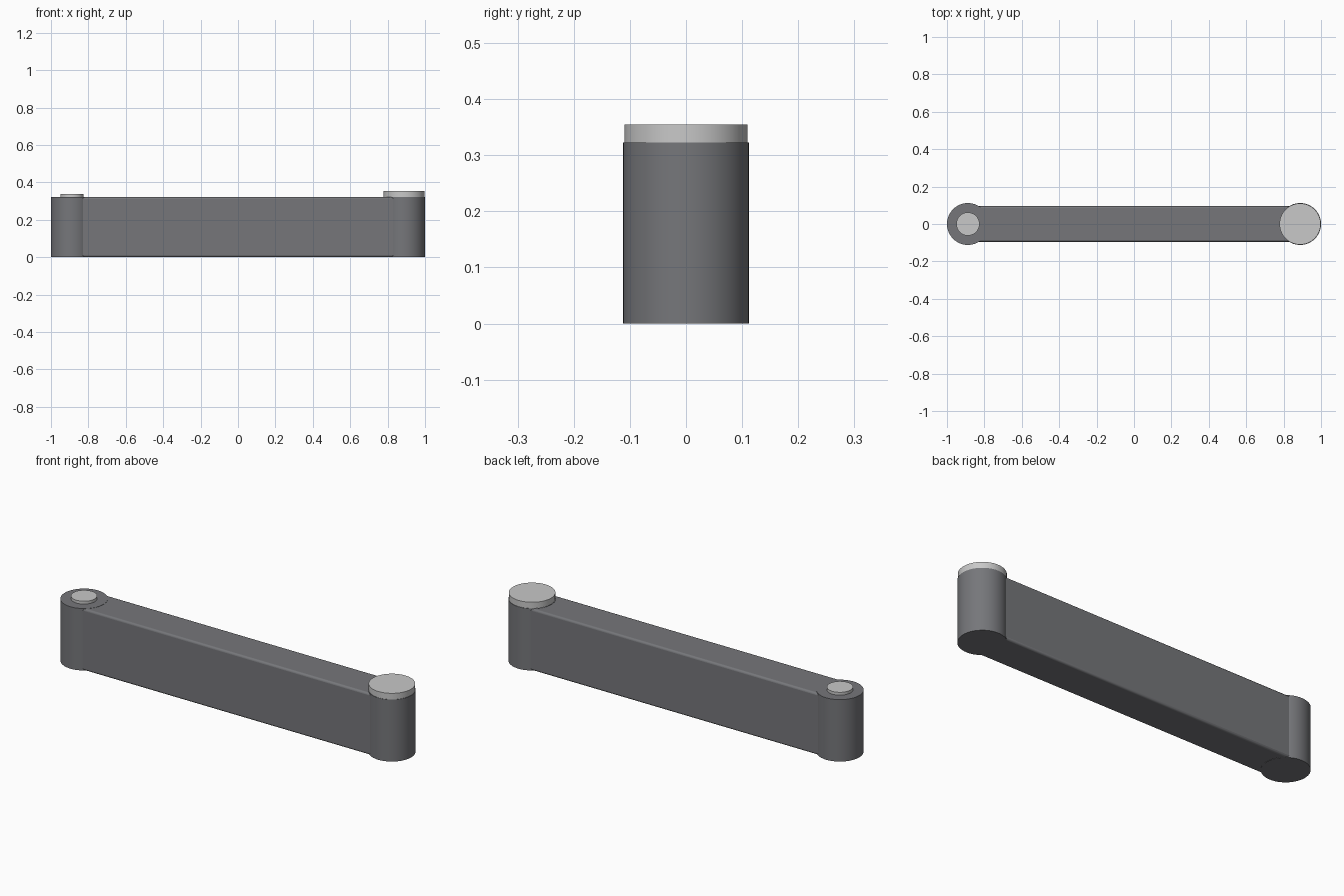
import bpy
import math

if "Cube" in bpy.data.objects:
    bpy.data.objects.remove(bpy.data.objects["Cube"], do_unlink=True)


def material(name, rgb):
    m = bpy.data.materials.new(name)
    m.use_nodes = True
    m.diffuse_color = (*rgb, 1)
    m.node_tree.nodes["Principled BSDF"].inputs["Base Color"].default_value = (*rgb, 1)
    return m


dark = material("dark grey", (0.18, 0.183, 0.195))
light = material("light grey", (0.58, 0.58, 0.58))

POST_X, POST_R, TOP = 0.888, 0.112, 0.323


def finish(name, mat):
    ob = bpy.context.object
    ob.name = name
    ob.data.materials.append(mat)
    bpy.ops.object.shade_smooth_by_angle(angle=math.radians(30))
    return ob


def cylinder(name, x, radius, z0, z1, mat):
    bpy.ops.mesh.primitive_cylinder_add(vertices=64, radius=radius, depth=z1 - z0,
                                        location=(x, 0, (z0 + z1) / 2))
    return finish(name, mat)


# Upright round posts at both ends
cylinder("right_post", -POST_X, POST_R, 0, TOP, dark)
cylinder("left_post", POST_X, POST_R, 0, TOP, dark)

# Small button on one post, wide cap on the other
cylinder("right_button", -POST_X, 0.062, TOP, 0.338, light)
cylinder("left_cap", POST_X, 0.11, TOP, 0.355, light)

# Beam joining the posts, with softened long edges
bpy.ops.mesh.primitive_cube_add(size=1, location=(0, 0, TOP / 2))
beam = bpy.context.object
beam.scale = (2 * POST_X, 0.19, TOP - 0.002)
bpy.ops.object.transform_apply(location=False, rotation=False, scale=True)
bevel = beam.modifiers.new("edge_rounding", 'BEVEL')
bevel.width = 0.01
bevel.segments = 3
finish("beam", dark)
